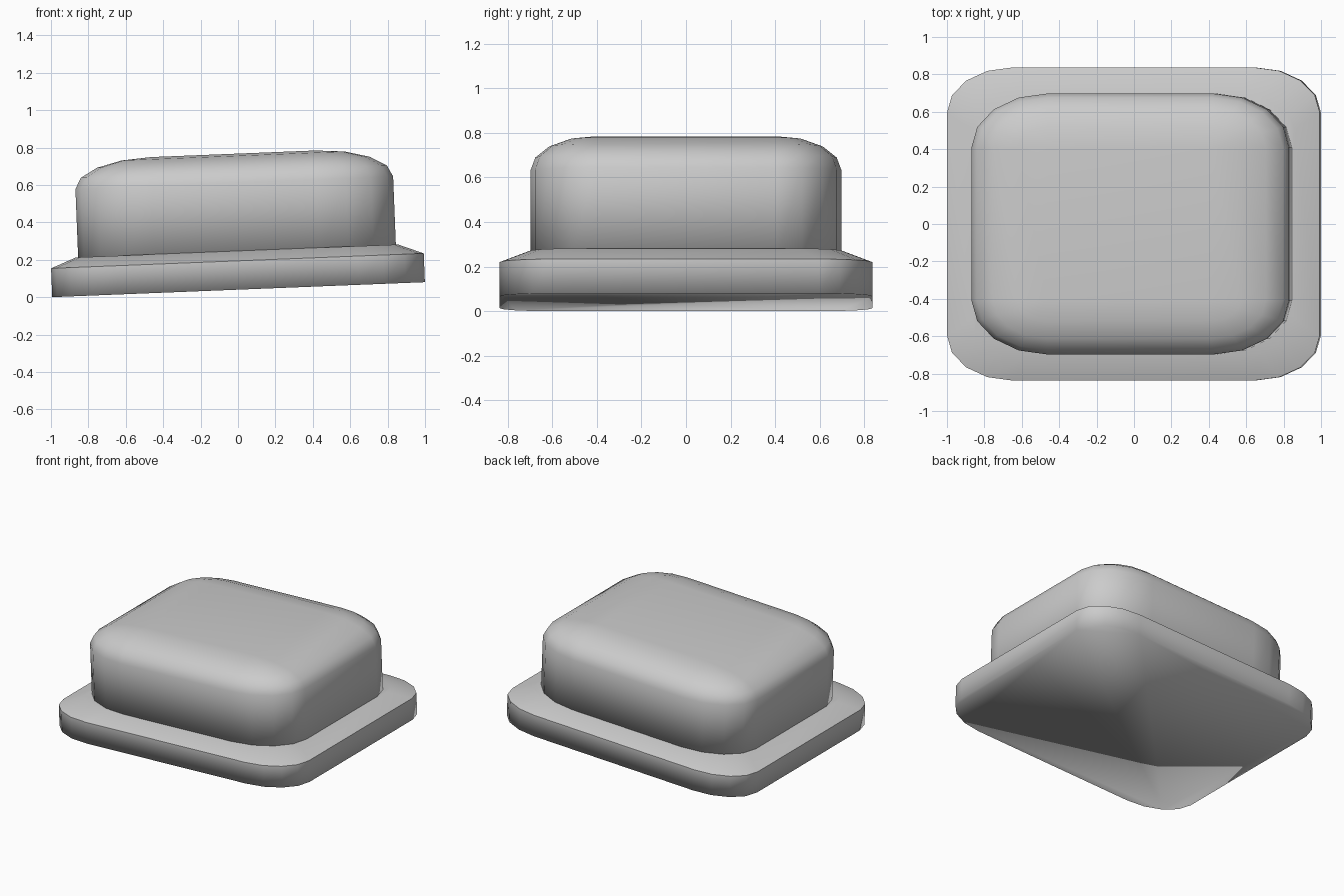
import bpy, bmesh
from math import sin, cos, pi, radians

if "Cube" in bpy.data.objects:
    bpy.data.objects.remove(bpy.data.objects["Cube"])

SEG = 4            # segments in every rounded corner
TILT = radians(2.3)


def ring(bm, hx, hy, rx, ry, z):
    """Rounded rectangle with half sizes hx, hy and elliptical corners rx, ry."""
    verts = []
    for q, (sx, sy) in enumerate([(1, 1), (-1, 1), (-1, -1), (1, -1)]):
        for i in range(SEG + 1):
            a = (q + i / SEG) * pi / 2
            verts.append(bm.verts.new((sx * (hx - rx) + rx * cos(a),
                                       sy * (hy - ry) + ry * sin(a), z)))
    return verts


def loft(name, profile, sharp_ring=None):
    """Skin a stack of rounded rectangles, cap both ends and tilt the part."""
    bm = bmesh.new()
    rings = [ring(bm, *p) for p in profile]
    for lo, hi in zip(rings, rings[1:]):
        n = len(lo)
        for i in range(n):
            j = (i + 1) % n
            bm.faces.new((lo[i], lo[j], hi[j], hi[i]))
    bm.faces.new(rings[0][::-1])
    bm.faces.new(rings[-1])
    for f in bm.faces:
        f.smooth = True
    if sharp_ring is not None:
        crease = set(rings[sharp_ring])
        for e in bm.edges:
            if e.verts[0] in crease and e.verts[1] in crease:
                e.smooth = False
    bmesh.ops.remove_doubles(bm, verts=bm.verts[:], dist=0.0005)
    bmesh.ops.recalc_face_normals(bm, faces=bm.faces[:])
    mesh = bpy.data.meshes.new(name)
    bm.to_mesh(mesh)
    bm.free()
    obj = bpy.data.objects.new(name, mesh)
    bpy.context.collection.objects.link(obj)
    obj.rotation_euler = (0, -TILT, 0)
    obj.location = (0.003, 0, 0.04)
    return obj


# Base flange: straight rim, then a shallow slope up to the body
loft("base_flange", [
    (0.997, 0.837, 0.35, 0.24, 0.0),
    (0.997, 0.837, 0.35, 0.24, 0.154),
    (0.862, 0.705, 0.30, 0.20, 0.207),
], sharp_ring=1)

# Button body: upright walls with a rounded, pillow-like top
HX, HY, RX, RY = 0.85, 0.698, 0.41, 0.29
body = [(HX, HY, RX, RY, 0.15)]
for k in range(SEG + 1):
    t = k / SEG * pi / 2
    c = cos(t)
    body.append((HX - RX * (1 - c), HY - RY * (1 - c), RX * c, RY * c,
                 0.572 + 0.155 * sin(t)))
loft("button_body", body)
